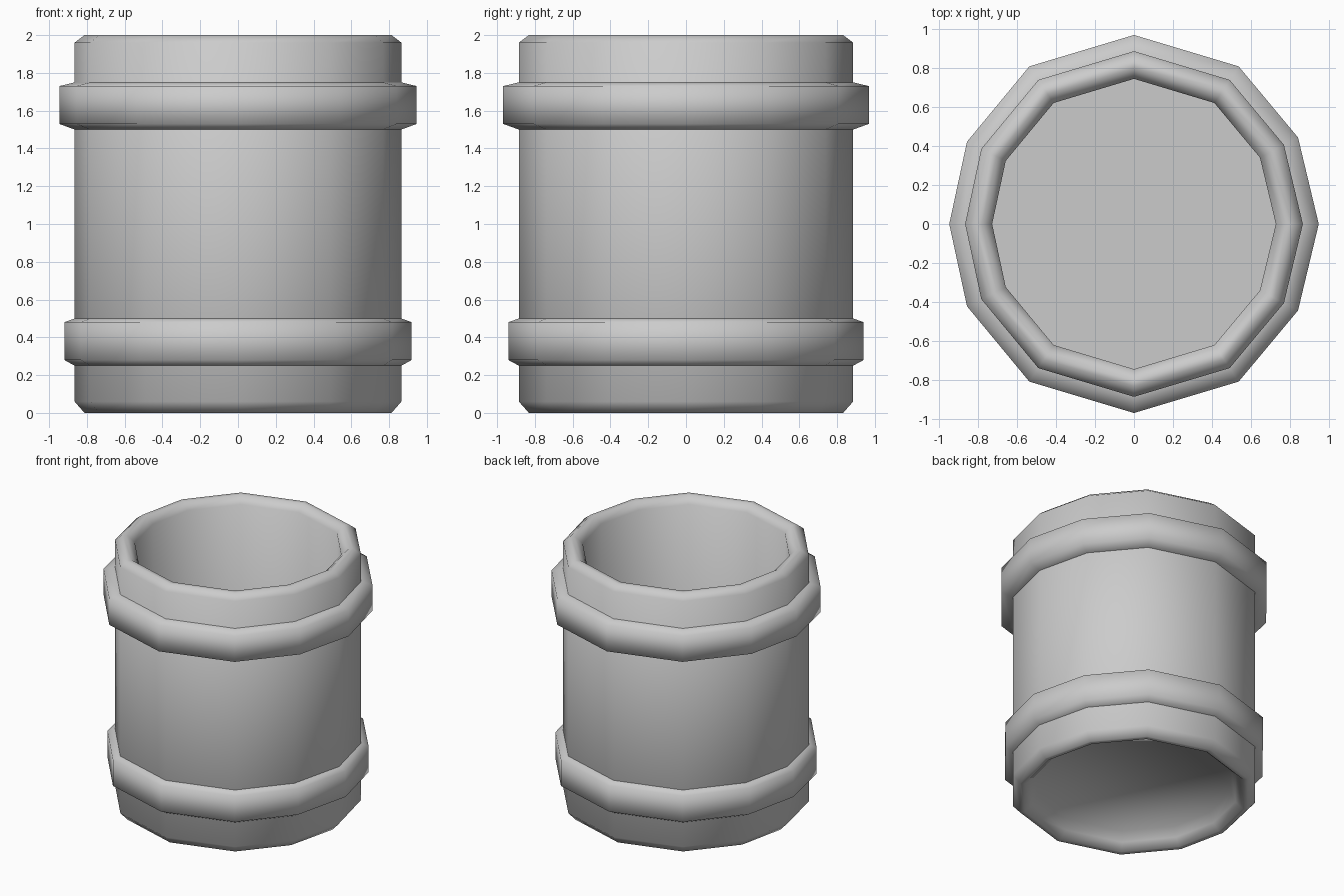
import bpy, bmesh, math

if "Cube" in bpy.data.objects:
    bpy.data.objects.remove(bpy.data.objects["Cube"])

# slightly uneven 12-sided outline of the barrel wall (back half, mirrored to the front)
HALF = [(0.865, 0), (0.768, 0.405), (0.49, 0.738), (0, 0.885),
        (-0.49, 0.738), (-0.782, 0.385), (-0.865, 0)]
OUTLINE = HALF + [(x, -y) for x, y in HALF[-2:0:-1]]


def loft(name, profile, caps=False, angle=None):
    """Sweep a (scale, z) profile around the outline."""
    bm = bmesh.new()
    rings = [[bm.verts.new((x * s, y * s, z)) for x, y in OUTLINE]
             for s, z in profile]
    n = len(OUTLINE)
    for a, b in zip(rings, rings[1:]):
        for i in range(n):
            j = (i + 1) % n
            bm.faces.new((a[i], a[j], b[j], b[i]))
    if caps:
        bm.faces.new(rings[0][::-1])
        bm.faces.new(rings[-1])
    for f in bm.faces:
        f.smooth = True
    mesh = bpy.data.meshes.new(name)
    bm.to_mesh(mesh)
    bm.free()
    ob = bpy.data.objects.new(name, mesh)
    bpy.context.collection.objects.link(ob)
    if angle:
        bpy.context.view_layer.objects.active = ob
        ob.select_set(True)
        bpy.ops.object.shade_smooth_by_angle(angle=math.radians(angle))
        ob.select_set(False)
    return ob


# hollow body: underside recess, foot, outer wall, rim, inner wall, floor
loft("barrel_body", [
    (0.80, 0.12), (0.84, 0.05), (0.90, 0.0), (0.94, 0.0), (1.0, 0.06),
    (1.0, 1.96), (0.94, 2.0), (0.90, 2.0), (0.84, 1.95), (0.84, 0.2)],
    caps=True, angle=65)

# raised hoops
for name, z, s in (("lower_hoop", 0.25, 1.063), ("upper_hoop", 1.5, 1.094)):
    loft(name, [(1.0, z), (s, z + 0.03), (s, z + 0.23), (1.0, z + 0.25)])
